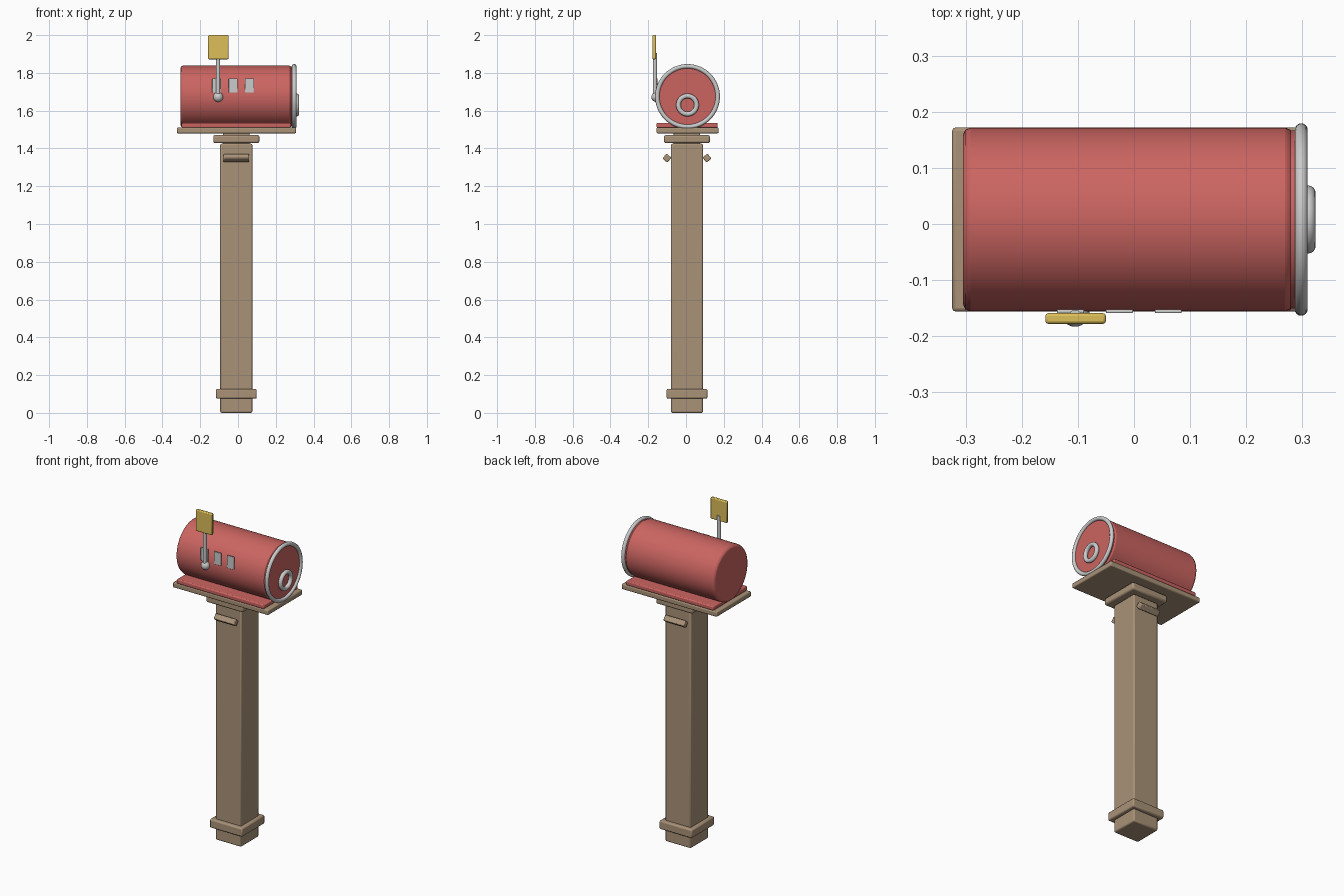
import bpy, math
from mathutils import Vector

if "Cube" in bpy.data.objects:
    bpy.data.objects.remove(bpy.data.objects["Cube"])

CX, CY = -0.009, 0.005      # post axis
BY, BZ = 0.008, 1.675       # mailbox axis


def material(name, rgb):
    m = bpy.data.materials.new(name)
    m.diffuse_color = (*rgb, 1)
    m.use_nodes = True
    m.node_tree.nodes["Principled BSDF"].inputs["Base Color"].default_value = m.diffuse_color
    return m


RED = material("red_paint", (0.60, 0.13, 0.12))
WOOD = material("wood", (0.40, 0.29, 0.19))
YELLOW = material("yellow_paint", (0.72, 0.52, 0.10))


def finish(name, mat, bevel):
    ob = bpy.context.object
    ob.name = name
    if mat:
        ob.data.materials.append(mat)
    bpy.ops.object.shade_smooth_by_angle(angle=math.radians(35))
    if bevel:
        b = ob.modifiers.new("bevel", 'BEVEL')
        b.width, b.segments = bevel, 2
        b.limit_method, b.angle_limit = 'ANGLE', math.radians(40)
    return ob


def box(name, lo, hi, mat=None, bevel=0.006, tilt=0):
    lo, hi = Vector(lo), Vector(hi)
    bpy.ops.mesh.primitive_cube_add(size=1, location=(lo + hi) / 2)
    bpy.context.object.scale = hi - lo
    bpy.ops.object.transform_apply(location=False, rotation=False, scale=True)
    bpy.context.object.rotation_euler.x = tilt
    return finish(name, mat, bevel)


def post_block(name, w, z0, z1, bevel=0.006):
    return box(name, (CX - w, CY - w, z0), (CX + w, CY + w, z1), WOOD, bevel)


def cyl_x(name, x0, x1, r, mat=None, bevel=0.0):
    bpy.ops.mesh.primitive_cylinder_add(vertices=64, radius=r, depth=x1 - x0,
        location=((x0 + x1) / 2, BY, BZ), rotation=(0, math.pi / 2, 0))
    return finish(name, mat, bevel)


def ring(name, x, z, major, minor):
    bpy.ops.mesh.primitive_torus_add(major_radius=major, minor_radius=minor,
        major_segments=64, minor_segments=16,
        location=(x, BY, z), rotation=(0, math.pi / 2, 0))
    return finish(name, None, 0)


# Wooden post, collar and supports
post_block("post", 0.085, 0.0, 1.425, 0.008)
post_block("base_collar", 0.108, 0.075, 0.127, 0.008)
post_block("top_cap", 0.122, 1.428, 1.471, 0.01)
post_block("cap_core", 0.07, 1.41, 1.49)
box("platform", (-0.324, -0.156, 1.48), (0.308, 0.172, 1.511), WOOD)

# Small tilted battens on both faces of the post
for side, label in ((-1, "front"), (1, "back")):
    y = CY + side * 0.106
    box(label + "_batten", (-0.077, y - 0.017, 1.332), (0.059, y + 0.017, 1.366),
        WOOD, 0.005, side * math.radians(40))

# Red mailbox body, foot and door
cyl_x("mailbox_body", -0.305, 0.283, 0.164, RED, 0.014)
cyl_x("door", 0.275, 0.298, 0.159, RED)
box("mailbox_foot", (-0.298, -0.156, 1.509), (0.28, 0.168, 1.536), RED)

# Grey rims on the door
ring("door_rim", 0.298, BZ, 0.160, 0.0115)
ring("door_pull", 0.311, 1.63, 0.048, 0.0125)

# Small plates on the front side
for i, x in enumerate((-0.113, -0.026, 0.061)):
    box(f"side_plate_{i + 1}", (x - 0.024, -0.159, 1.695), (x + 0.024, -0.152, 1.771),
        None, 0.002)

# Signal flag with pivot and arm
bpy.ops.mesh.primitive_uv_sphere_add(segments=32, ring_count=16, radius=0.026,
                                     location=(-0.105, -0.157, 1.672))
finish("flag_pivot", None, 0)
bpy.ops.mesh.primitive_cylinder_add(vertices=24, radius=0.011, depth=0.24,
                                    location=(-0.105, -0.164, 1.785))
finish("flag_arm", None, 0)
box("flag", (-0.158, -0.178, 1.872), (-0.05, -0.159, 2.0), YELLOW, 0.005)
